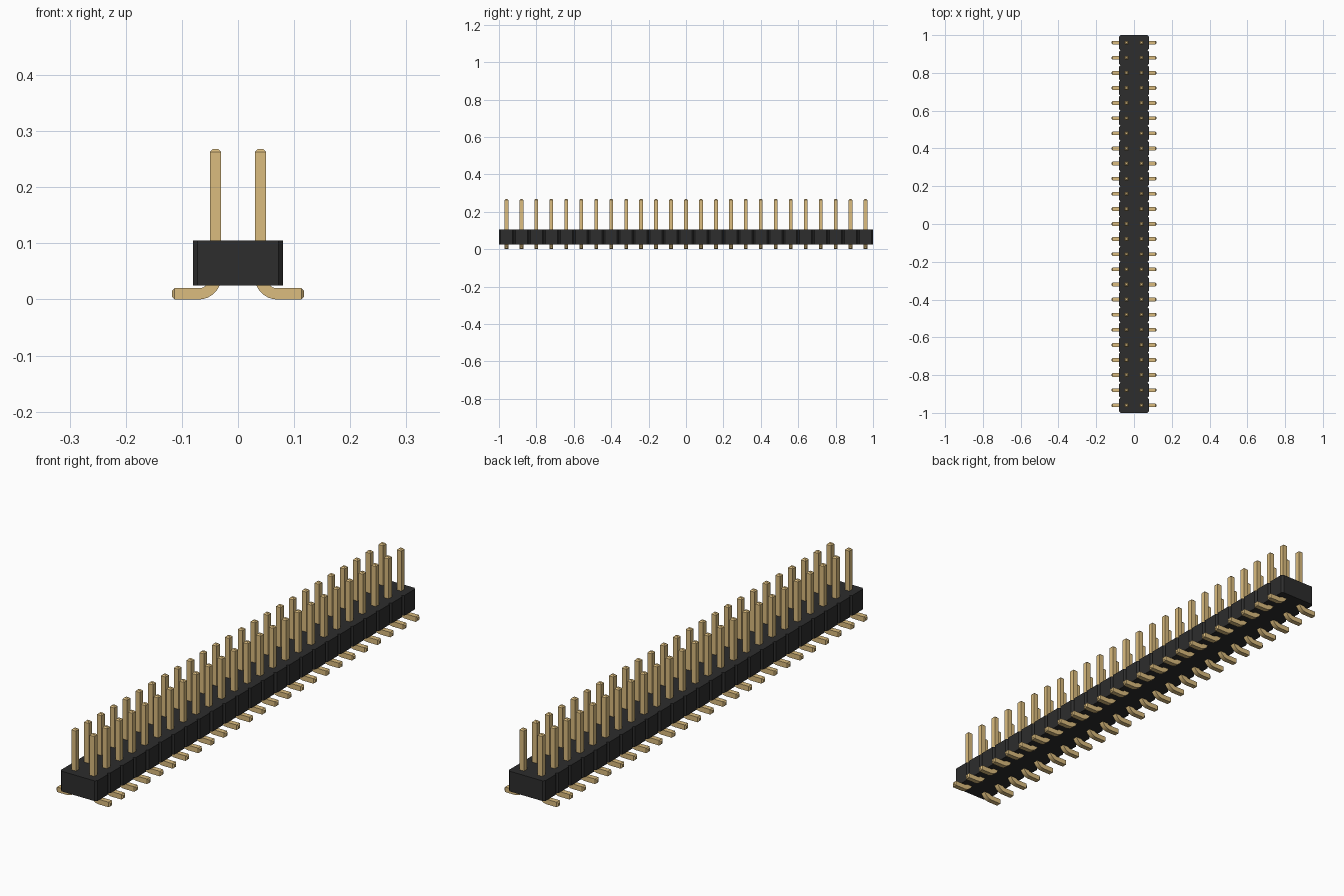
import bpy, bmesh, math
from mathutils import Vector

cube = bpy.data.objects.get("Cube")
if cube:
    bpy.data.objects.remove(cube)

PITCH, COUNT = 0.08, 25
BASE, TOP = 0.025, 0.105       # housing heights
HALF, NOTCH = 0.08, 0.008      # housing half width, corner chamfer
R, TIP = 0.01, 0.005           # pin half thickness, end chamfer
START = -PITCH * (COUNT - 1) / 2


def material(name, colour):
    mat = bpy.data.materials.new(name)
    mat.use_nodes = True
    mat.diffuse_color = (*colour, 1)
    mat.node_tree.nodes["Principled BSDF"].inputs["Base Color"].default_value = (*colour, 1)
    return mat


def make_object(name, bm, mat):
    bmesh.ops.recalc_face_normals(bm, faces=bm.faces)
    mesh = bpy.data.meshes.new(name)
    bm.to_mesh(mesh)
    bm.free()
    mesh.materials.append(mat)
    obj = bpy.data.objects.new(name, mesh)
    bpy.context.collection.objects.link(obj)
    return obj


black = material("black plastic", (0.026, 0.026, 0.026))
gold = material("gold metal", (0.708, 0.503, 0.209))

# Housing: notched outline, extruded upward
side = []
for i in range(COUNT):
    y = START + i * PITCH
    end = PITCH / 2
    side += [(HALF - NOTCH, y - end), (HALF, y - end + NOTCH), (HALF, y + end - NOTCH)]
side.append((HALF - NOTCH, START + PITCH * (COUNT - 0.5)))
outline = side + [(-x, y) for x, y in reversed(side)]
bm = bmesh.new()
floor = bm.faces.new([bm.verts.new((x, y, BASE)) for x, y in outline])
extruded = bmesh.ops.extrude_face_region(bm, geom=[floor], use_keep_orig=True)
bmesh.ops.translate(bm, vec=(0, 0, TOP - BASE),
                    verts=[v for v in extruded["geom"] if isinstance(v, bmesh.types.BMVert)])
make_object("housing", bm, black)

# Pin path: straight post, quarter bend, flat foot; each step is (x, z, angle, thickness)
PX, BEND, HEIGHT, FOOT = 0.04, 0.03, 0.268, 0.118
path = [(PX, HEIGHT, 0, R - TIP), (PX, HEIGHT - TIP, 0, R)]
for i in range(9):
    a = math.pi / 2 * i / 8
    path.append((PX + BEND * (1 - math.cos(a)), R + BEND * (1 - math.sin(a)), a, R))
path += [(FOOT - TIP, R, math.pi / 2, R), (FOOT, R, math.pi / 2, R - TIP)]

bm = bmesh.new()
rings = []
for x, z, a, r in path:
    across = Vector((math.cos(a), 0, math.sin(a))) * r
    wide = Vector((0, r, 0))
    centre = Vector((x, START, z))
    rings.append([bm.verts.new(centre + s * across + t * wide)
                  for s, t in ((-1, -1), (1, -1), (1, 1), (-1, 1))])
for lower, upper in zip(rings, rings[1:]):
    for i in range(4):
        j = (i + 1) % 4
        bm.faces.new((lower[i], lower[j], upper[j], upper[i]))
bm.faces.new(rings[0])
bm.faces.new(rings[-1])
pins = make_object("pins", bm, gold)
bpy.context.view_layer.objects.active = pins
pins.select_set(True)
bpy.ops.object.shade_smooth_by_angle(angle=math.radians(25))

# Repeat the pin along the row and mirror it to the other side
row = pins.modifiers.new("row", 'ARRAY')
row.count = COUNT
row.use_relative_offset = False
row.use_constant_offset = True
row.constant_offset_displace = (0, PITCH, 0)
pins.modifiers.new("other side", 'MIRROR')
